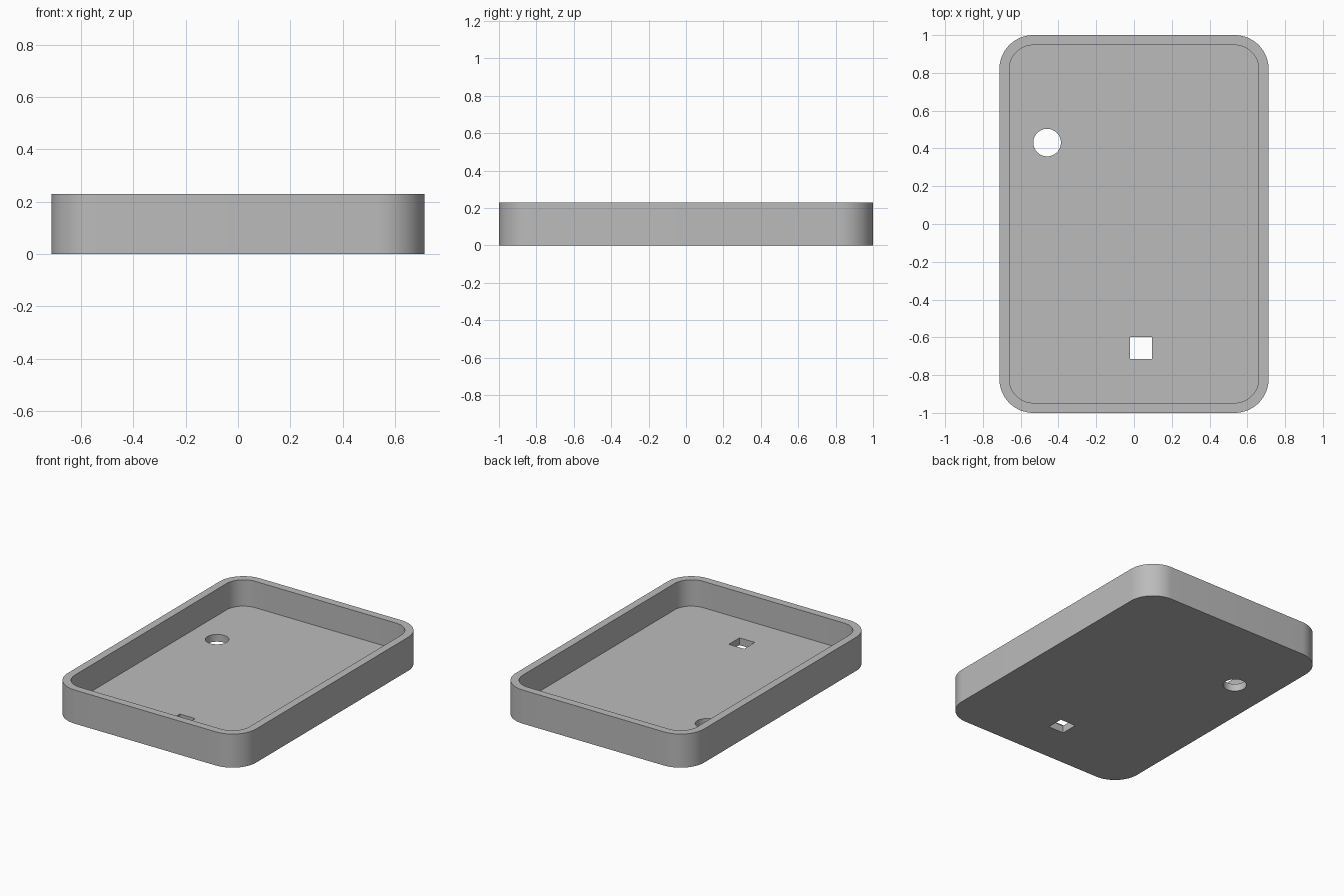
import bpy
import bmesh
from math import cos, sin, pi, radians

cube = bpy.data.objects.get("Cube")
if cube:
    bpy.data.objects.remove(cube, do_unlink=True)

HALF_X, HALF_Y, HEIGHT = 0.713, 1.0, 0.23
WALL, FLOOR, RADIUS = 0.053, 0.05, 0.18

grey = bpy.data.materials.new("Grey plastic")
grey.use_nodes = True
colour = (0.5, 0.5, 0.5, 1)
grey.diffuse_color = colour
grey.node_tree.nodes["Principled BSDF"].inputs["Base Color"].default_value = colour


def rounded_outline(hx, hy, r, steps=16):
    """Rounded rectangle, counter-clockwise."""
    points = []
    for quarter, (sx, sy) in enumerate(((1, 1), (-1, 1), (-1, -1), (1, -1))):
        for i in range(steps + 1):
            a = (quarter + i / steps) * pi / 2
            points.append((sx * (hx - r) + r * cos(a), sy * (hy - r) + r * sin(a)))
    return points


def circle_outline(cx, cy, r, steps=48):
    return [(cx + r * cos(2 * pi * i / steps), cy + r * sin(2 * pi * i / steps))
            for i in range(steps)]


def square_outline(cx, cy, h):
    return [(cx + sx * h, cy + sy * h) for sx, sy in ((-1, -1), (1, -1), (1, 1), (-1, 1))]


def prism(name, outline, z0, z1):
    """Extrude a flat outline from z0 up to z1."""
    bm = bmesh.new()
    base = bm.faces.new([bm.verts.new((x, y, z0)) for x, y in outline])
    top = bmesh.ops.extrude_face_region(bm, geom=[base], use_keep_orig=True)
    bmesh.ops.translate(bm, vec=(0, 0, z1 - z0),
                        verts=[v for v in top["geom"] if isinstance(v, bmesh.types.BMVert)])
    bmesh.ops.recalc_face_normals(bm, faces=bm.faces)
    mesh = bpy.data.meshes.new(name)
    bm.to_mesh(mesh)
    bm.free()
    mesh.materials.append(grey)
    obj = bpy.data.objects.new(name, mesh)
    bpy.context.collection.objects.link(obj)
    return obj


# Solid rounded body of the tray
tray = prism("tray", rounded_outline(HALF_X, HALF_Y, RADIUS), 0, HEIGHT)

# Hollow interior, round hole and square hole
cutters = [
    prism("interior_cutter",
          rounded_outline(HALF_X - WALL, HALF_Y - WALL, RADIUS - WALL), FLOOR, HEIGHT + 0.1),
    prism("round_hole_cutter", circle_outline(-0.46, 0.431, 0.073), -0.1, 0.15),
    prism("square_hole_cutter", square_outline(0.037, -0.656, 0.058), -0.1, 0.15),
]

bpy.ops.object.select_all(action="DESELECT")
tray.select_set(True)
bpy.context.view_layer.objects.active = tray
for cutter in cutters:
    cutter.hide_render = True
    cut = tray.modifiers.new(cutter.name, "BOOLEAN")
    cut.operation = "DIFFERENCE"
    cut.solver = "EXACT"
    cut.object = cutter
    bpy.ops.object.modifier_apply(modifier=cut.name)
    bpy.data.objects.remove(cutter, do_unlink=True)

# Smooth corners with crisp rims
bpy.ops.object.shade_smooth_by_angle(angle=radians(30))
